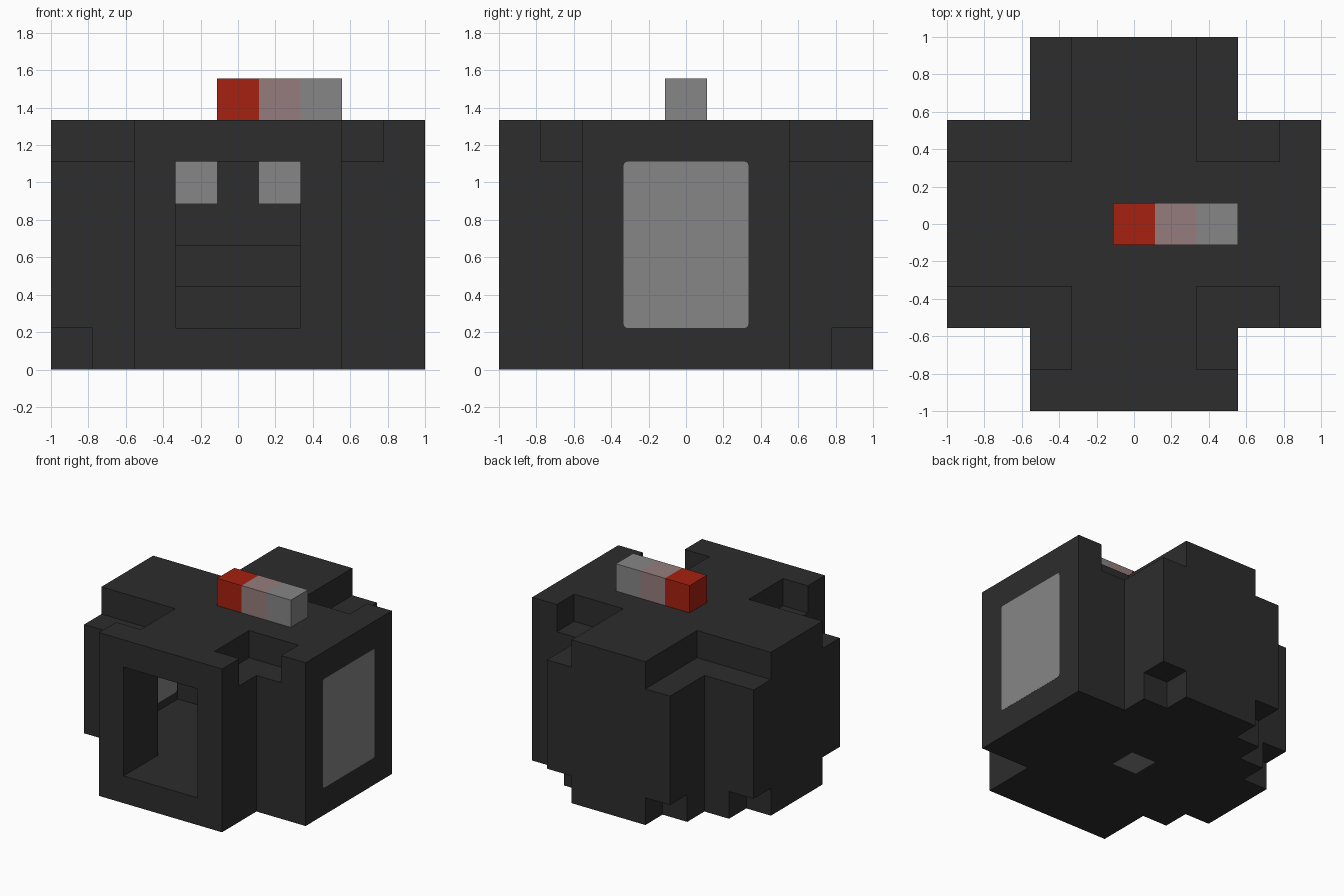
import bpy, bmesh
from mathutils import Vector

if "Cube" in bpy.data.objects:
    bpy.data.objects.remove(bpy.data.objects["Cube"], do_unlink=True)

U = 2 / 9  # one block


def material(name, rgb):
    m = bpy.data.materials.new(name)
    m.use_nodes = True
    m.diffuse_color = (*rgb, 1)
    m.node_tree.nodes["Principled BSDF"].inputs["Base Color"].default_value = (*rgb, 1)
    return m


charcoal = material("charcoal", (0.026, 0.026, 0.026))
grey = material("grey", (0.238, 0.238, 0.238))
red = material("red", (0.381, 0.015, 0.005))
dusty_pink = material("dusty_pink", (0.30, 0.202, 0.202))


def add_object(name, bm, *mats):
    mesh = bpy.data.meshes.new(name)
    bm.to_mesh(mesh)
    bm.free()
    for m in mats:
        mesh.materials.append(m)
    obj = bpy.data.objects.new(name, mesh)
    bpy.context.collection.objects.link(obj)
    return obj


def place(p):
    """Block grid corner to scene position."""
    return Vector(((p[0] - 4.5) * U, (p[1] - 4.5) * U, p[2] * U))


def box(name, low, high, mat):
    bm = bmesh.new()
    bmesh.ops.create_cube(bm, size=1)
    a, b = place(low), place(high)
    for v in bm.verts:
        v.co = (a + b) / 2 + v.co * (b - a)
    return add_object(name, bm, mat)


def blocks(xs, ys, zs):
    return {(x, y, z) for x in xs for y in ys for z in zs}


# Cross-shaped shell
arm, full, tall = range(2, 7), range(9), range(6)
shell = blocks(arm, full, tall) | blocks(full, arm, tall)

# Notches along the top corners
for x in (2, 6):
    shell -= blocks([x], [1, 2, 6, 7, 8], [5])
shell -= blocks([0, 1, 7], [2, 6], [5])

# Notches at the bottom corners
shell -= blocks([2, 6], [8], [0]) | blocks([0], [2, 6], [0])

# Front opening and hollow interior
shell -= blocks(range(3, 6), range(8), range(1, 5))
shell -= blocks(range(1, 8), range(3, 6), range(1, 5))
shell -= blocks(arm, arm, range(1, 4))

# Steps at the back of the interior
shell |= blocks(range(3, 6), [6, 7], [1]) | blocks(range(3, 6), [7], [2])


def is_grey(cell, axis, side):
    """Grey patches: the two rear lamps and the underside square."""
    x, y, z = cell
    lamp = axis == 1 and side == 0 and y == 8 and z == 4 and x in (3, 5)
    underside = axis == 2 and side == 0 and cell == (4, 4, 0)
    return lamp or underside


# Skin the exposed sides of the blocks
bm = bmesh.new()
corners = {}
for cell in sorted(shell):
    for axis in range(3):
        for side in (0, 1):
            neighbour = list(cell)
            neighbour[axis] += 2 * side - 1
            if tuple(neighbour) in shell:
                continue
            loop = []
            for i, j in ((0, 0), (1, 0), (1, 1), (0, 1)):
                p = list(cell)
                p[axis] += side
                p[(axis + 1) % 3] += i
                p[(axis + 2) % 3] += j
                key = tuple(p)
                if key not in corners:
                    corners[key] = bm.verts.new(place(key))
                loop.append(corners[key])
            face = bm.faces.new(loop if side else loop[::-1])
            face.material_index = int(is_grey(cell, axis, side))
add_object("body_shell", bm, charcoal, grey)

# Light bar on the roof
for i, (name, mat) in enumerate((("light_bar_red", red),
                                 ("light_bar_middle", dusty_pink),
                                 ("light_bar_grey", grey))):
    box(name, (4 + i, 4, 6), (5 + i, 5, 7), mat)


def panel(name, x, low, high):
    """Thin side plate with rounded corners."""
    obj = box(name, (x, *low), (x + 0.01, *high), grey)
    bm = bmesh.new()
    bm.from_mesh(obj.data)
    edges = [e for e in bm.edges
             if abs(e.verts[0].co.x - e.verts[1].co.x) > 0.001]
    bmesh.ops.bevel(bm, geom=edges, offset=0.02, segments=3,
                    profile=0.5, affect='EDGES', clamp_overlap=False)
    bm.to_mesh(obj.data)
    bm.free()


# Side window and the inner panel opposite
panel("left_window", 8.995, (3, 1), (6, 5))
panel("inner_right_panel", 1, (3, 1.3), (5.95, 4.9))
